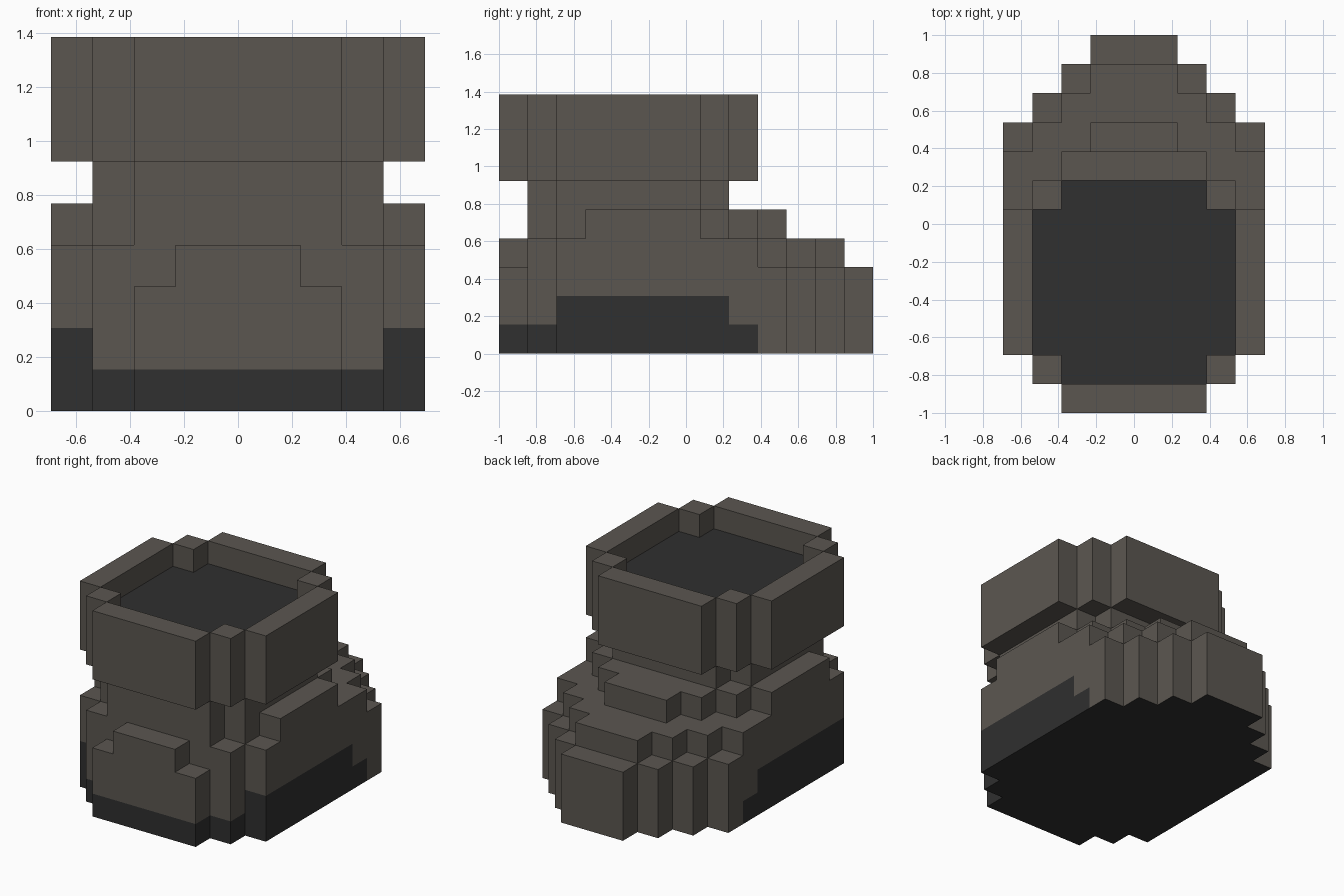
import bpy
import bmesh

if "Cube" in bpy.data.objects:
    bpy.data.objects.remove(bpy.data.objects["Cube"], do_unlink=True)

U = 2 / 13  # size of one block


def material(name, rgb):
    m = bpy.data.materials.new(name)
    m.use_nodes = True
    m.diffuse_color = (*rgb, 1)
    bsdf = m.node_tree.nodes["Principled BSDF"]
    bsdf.inputs["Base Color"].default_value = (*rgb, 1)
    bsdf.inputs["Roughness"].default_value = 0.9
    return m


BROWN = material("worn_brown", (0.105, 0.094, 0.081))
BLACK = material("sole_black", (0.029, 0.029, 0.029))


def outline(steps):
    """Stepped outline, symmetric in x. steps: (half width, y front, y back), narrow to wide."""
    right = []
    for i, (w, y0, _) in enumerate(steps):
        if i:
            right.append((steps[i - 1][0], y0))
        right.append((w, y0))
    for i in range(len(steps) - 1, -1, -1):
        w, _, y1 = steps[i]
        right.append((w, y1))
        if i:
            right.append((steps[i - 1][0], y1))
    pts = right + [(-x, y) for x, y in reversed(right)]
    return [p for i, p in enumerate(pts) if p != pts[i - 1]]


def block(name, steps, z0, z1, cuts=()):
    """Extrude a stepped outline, cutting it along the given planes (point, normal)."""
    bm = bmesh.new()
    base = bm.faces.new([bm.verts.new((x, y, z0)) for x, y in outline(steps)])
    top = bmesh.ops.extrude_face_region(bm, geom=[base])["geom"]
    bmesh.ops.translate(bm, vec=(0, 0, z1 - z0),
                        verts=[v for v in top if isinstance(v, bmesh.types.BMVert)])
    for co, no in cuts:
        bmesh.ops.bisect_plane(bm, geom=bm.verts[:] + bm.edges[:] + bm.faces[:],
                               plane_co=co, plane_no=no)
    bmesh.ops.recalc_face_normals(bm, faces=bm.faces[:])
    me = bpy.data.meshes.new(name)
    bm.to_mesh(me)
    bm.free()
    obj = bpy.data.objects.new(name, me)
    bpy.context.collection.objects.link(obj)
    me.materials.append(BROWN)
    me.materials.append(BLACK)
    obj.scale = (U, U, U)
    return obj


def paint(obj, is_black):
    """Colour faces by a rule, then merge flat neighbours of one colour."""
    bm = bmesh.new()
    bm.from_mesh(obj.data)
    bm.normal_update()
    for f in bm.faces:
        f.material_index = int(is_black(f.calc_center_median(), f.normal))
    bmesh.ops.dissolve_limit(bm, angle_limit=0.01, verts=bm.verts[:], edges=bm.edges[:],
                             delimit={'MATERIAL'})
    bm.to_mesh(obj.data)
    bm.free()


# Foot with the black sole band, higher along the sides and ending before the back
foot = block("foot", [(1.5, -6.5, 6.5), (2.5, -6.5, 5.5), (3.5, -5.5, 4.5), (4.5, -4.5, 3.5)], 0, 3,
             [((0, 0, 1), (0, 0, 1)), ((0, 0, 2), (0, 0, 1)),
              ((0, 1.5, 0), (0, 1, 0)), ((0, 2.5, 0), (0, 1, 0))])


def sole_rule(c, n):
    if abs(n.z) > 0.5:
        return n.z < 0
    return (c.z < 1 and c.y < 2.5) or (c.z < 2 and abs(c.x) > 3.6 and c.y < 1.5)


paint(foot, sole_rule)

# Steps above the foot
block("instep", [(1.5, -6.5, 5.5), (2.5, -5.5, 4.5), (3.5, -5.5, 3.5), (4.5, -4.5, 2.5)], 3, 4)
block("ankle", [(1.5, -5.5, 3.5), (2.5, -5.5, 2.5), (3.5, -4.5, 1.5), (4.5, -3.5, 0.5)], 4, 5)

# Narrow shaft
SHAFT = [(2.5, -5.5, 1.5), (3.5, -4.5, 0.5)]
block("shaft", SHAFT, 5, 6)

# Wide collar with a shallow opening and a black floor
collar = block("collar", [(2.5, -6.5, 2.5), (3.5, -5.5, 1.5), (4.5, -4.5, 0.5)], 6, 9)
cutter = block("opening_cutter", SHAFT, 8, 10)
cutter.hide_render = True
mod = collar.modifiers.new("opening", 'BOOLEAN')
mod.operation = 'DIFFERENCE'
mod.solver = 'EXACT'
mod.object = cutter
bpy.context.view_layer.update()
bpy.context.view_layer.objects.active = collar
bpy.ops.object.modifier_apply(modifier=mod.name)
bpy.data.objects.remove(cutter, do_unlink=True)
paint(collar, lambda c, n: n.z > 0.5 and c.z < 8.5)
